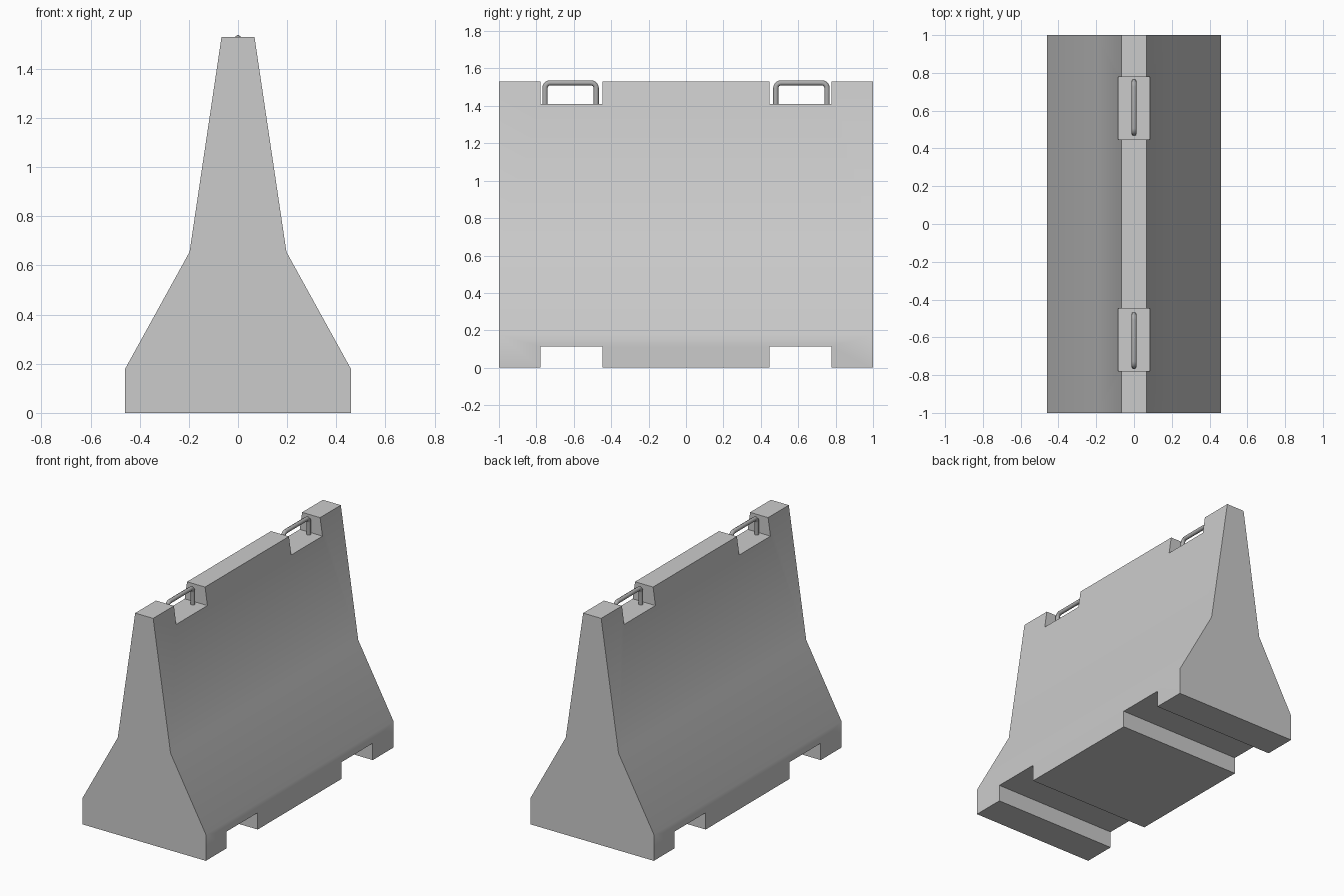
import bpy
import bmesh
from math import radians, sin, cos, pi

cube = bpy.data.objects.get("Cube")
if cube:
    bpy.data.objects.remove(cube, do_unlink=True)


def material(name, value):
    mat = bpy.data.materials.new(name)
    mat.use_nodes = True
    colour = (value, value, value, 1)
    mat.diffuse_color = colour
    mat.node_tree.nodes["Principled BSDF"].inputs["Base Color"].default_value = colour
    return mat


concrete = material("concrete grey", 0.6)
steel = material("steel grey", 0.42)


def activate(obj):
    bpy.ops.object.select_all(action='DESELECT')
    obj.select_set(True)
    bpy.context.view_layer.objects.active = obj


def box(name, low, high):
    bpy.ops.mesh.primitive_cube_add(
        size=1, location=[(a + b) / 2 for a, b in zip(low, high)])
    obj = bpy.context.object
    obj.name = name
    obj.scale = [b - a for a, b in zip(low, high)]
    bpy.ops.object.transform_apply(location=False, rotation=False, scale=True)
    return obj


# Barrier body: mirrored half profile extruded along y
half = [(0.46, 0), (0.46, 0.178), (0.197, 0.655), (0.067, 1.53)]
outline = half + [(-x, z) for x, z in reversed(half)]
bm = bmesh.new()
face = bm.faces.new([bm.verts.new((x, -1, z)) for x, z in outline])
ext = bmesh.ops.extrude_face_region(bm, geom=[face])
bmesh.ops.translate(bm, vec=(0, 2, 0),
                    verts=[g for g in ext["geom"] if isinstance(g, bmesh.types.BMVert)])
bmesh.ops.recalc_face_normals(bm, faces=bm.faces)
mesh = bpy.data.meshes.new("barrier_body")
bm.to_mesh(mesh)
bm.free()
body = bpy.data.objects.new("barrier_body", mesh)
bpy.context.collection.objects.link(body)
mesh.materials.append(concrete)

# Forklift slots below and handle notches above
INNER, OUTER, SLOT_TOP, NOTCH_FLOOR = 0.447, 0.779, 0.113, 1.41
for side in (-1, 1):
    y0, y1 = sorted((side * INNER, side * OUTER))
    for low, high in ((-0.2, SLOT_TOP), (NOTCH_FLOOR, 1.8)):
        cutter = box("notch_cutter", (-0.7, y0, low), (0.7, y1, high))
        cutter.hide_render = True
        mod = body.modifiers.new("notch", 'BOOLEAN')
        mod.operation = 'DIFFERENCE'
        mod.solver = 'EXACT'
        mod.object = cutter
        activate(body)
        bpy.ops.object.modifier_apply(modifier=mod.name)
        bpy.data.objects.remove(cutter, do_unlink=True)
activate(body)
bpy.ops.object.shade_smooth_by_angle(angle=radians(32))


# Lifting handles: bent round bar with rounded corners
def handle(name, centre_y):
    reach, top, bend, steps = 0.137, 1.523, 0.028, 5
    right = []
    for i in range(steps + 1):
        a = pi / 2 * i / steps
        right.append((reach - bend + bend * cos(a), top - bend + bend * sin(a)))
    path = [(reach, NOTCH_FLOOR - 0.02)] + right
    path += [(-y, z) for y, z in reversed(path)]
    curve = bpy.data.curves.new(name, 'CURVE')
    curve.dimensions = '3D'
    curve.bevel_depth = 0.014
    curve.bevel_resolution = 2
    spline = curve.splines.new('POLY')
    spline.points.add(len(path) - 1)
    for point, (y, z) in zip(spline.points, path):
        point.co = (0, y, z, 1)
    obj = bpy.data.objects.new(name, curve)
    bpy.context.collection.objects.link(obj)
    curve.materials.append(steel)
    activate(obj)
    bpy.ops.object.convert(target='MESH')
    bpy.ops.object.shade_smooth_by_angle(angle=radians(50))


handle("front_lifting_handle", -0.617)
handle("back_lifting_handle", 0.617)
for name, y in (("front_lifting_handle", -0.617), ("back_lifting_handle", 0.617)):
    bpy.data.objects[name].location.y = y
